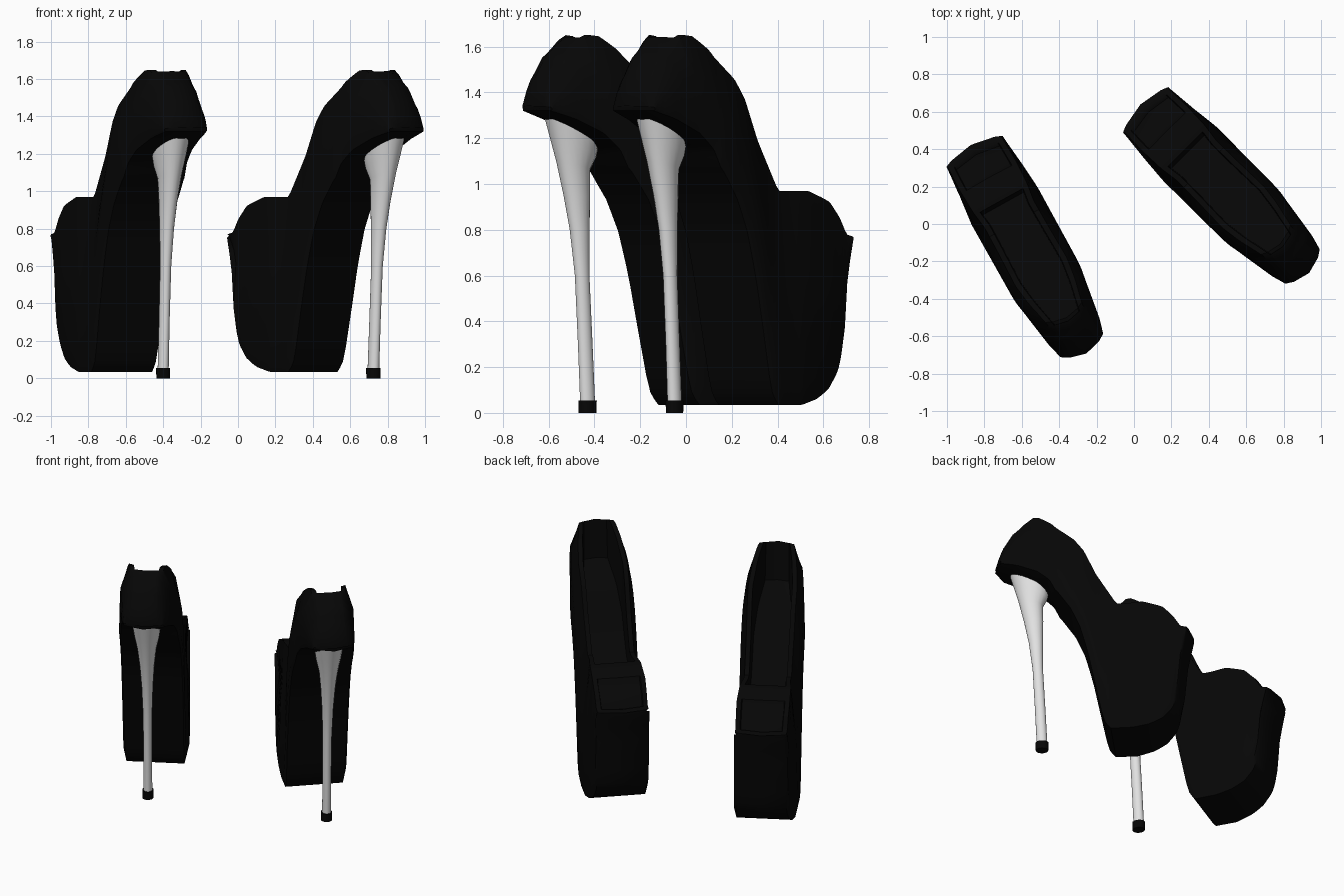
import bpy, bmesh, math

default_cube = bpy.data.objects.get("Cube")
if default_cube:
    bpy.data.objects.remove(default_cube, do_unlink=True)


def make_material(name, level, roughness):
    material = bpy.data.materials.new(name)
    material.use_nodes = True
    colour = (level, level, level, 1)
    material.diffuse_color = colour
    shader = material.node_tree.nodes["Principled BSDF"]
    shader.inputs["Base Color"].default_value = colour
    shader.inputs["Roughness"].default_value = roughness
    return material


black = make_material("black_leather", 0.002, 0.6)
silver = make_material("pale_silver", 0.75, 0.4)


def sample(curve, t):
    """Linear reading of a short list of (position, value) points."""
    if t <= curve[0][0]:
        return curve[0][1]
    for (a, p), (b, q) in zip(curve, curve[1:]):
        if t <= b:
            return p + (q - p) * (t - a) / (b - a)
    return curve[-1][1]


def clamp(t):
    return max(0, min(1, t))


# Shoe curves: distance towards the toe, then height or half width
underside = [(-.3, 1.32), (-.2, 1.28), (.03, 1.15), (.12, 1.05), (.2, .93), (.26, .79),
             (.31, .6), (.36, .35), (.4, .15), (.42, .08), (.455, .035), (.6, .035),
             (.7, .06), (.8, .11), (.87, .18), (.91, .28), (.935, .55), (.975, .75)]
topline = [(-.3, 1.34), (-.27, 1.45), (-.2, 1.57), (-.12, 1.635), (-.08, 1.65), (-.04, 1.645),
           (.07, 1.58), (.22, 1.45), (.28, 1.37), (.36, 1.19), (.49, .97), (.66, .97),
           (.8, .92), (.88, .85), (.93, .78), (.975, .77)]
half_width = [(-.3, .13), (-.24, .152), (-.1, .178), (.15, .2), (.6, .203),
              (.8, .187), (.975, .172)]
rim_width = [(-.3, .125), (-.25, .112), (-.1, .108), (.05, .137), (.2, .157), (.4, .152),
             (.55, .15), (.65, .164), (.8, .17), (.975, .165)]
footbed = [(-.08, 1.38), (.1, 1.25), (.2, 1.12), (.3, 1.0), (.4, .9), (.5, .85), (.62, .82)]


def section(u, inner):
    """Closed outline of the shoe at one distance along its length."""
    low, high = sample(underside, u), sample(topline, u)
    wide, rim = sample(half_width, u), sample(rim_width, u)
    h = high - low
    toe = clamp((u - .6) / .25)
    platform = clamp((u - .35) / .08)
    bed, inset, drop = high, .03, 0
    if -.09 < u < .625:                 # foot opening
        bed = max(sample(footbed, u), low + .03)
    elif u < 0:                         # rounded heel counter
        drop = .035 * clamp((-.09 - u) / .08) * clamp(h / .2)
    elif .79 < u < .93:                 # recessed toe window
        bed = high - .03

    def half(is_inner):
        flank = wide - (0 if is_inner else .008 * toe)
        base = flank * (.95 - .03 * platform)
        bulge = .9 - .15 * platform
        side = wide * bulge + rim * (1 - bulge) - (.025 * toe if is_inner else 0)
        return [(0, low), (base, low), (flank, low + (.12 - .04 * platform) * h),
                (side, low + .6 * h),
                (rim, high - drop), (rim - inset, high - drop / 2),
                (rim - inset - .005, bed - drop / 2), (0, bed)]

    ring = half(inner > 0) + [(-v, z) for v, z in reversed(half(inner < 0)[1:-1])]
    toe_bow = clamp((u - .75) / .2) * .035
    heel_bow = clamp((.1 - u) / .2) * .05
    return [(v, u - toe_bow * (v / .16) ** 2 + heel_bow * (v / .13) ** 2, z) for v, z in ring]


def loft(name, rings, material, place, angle):
    """Skin a row of closed rings and close both ends."""
    bm = bmesh.new()
    rows = [[bm.verts.new(p) for p in ring] for ring in rings]
    count = len(rows[0])
    for a, b in zip(rows, rows[1:]):
        for i in range(count):
            j = (i + 1) % count
            bm.faces.new((a[i], a[j], b[j], b[i]))
    bm.faces.new(rows[0])
    bm.faces.new(rows[-1])
    bmesh.ops.recalc_face_normals(bm, faces=bm.faces)
    mesh = bpy.data.meshes.new(name)
    bm.to_mesh(mesh)
    bm.free()
    mesh.materials.append(material)
    obj = bpy.data.objects.new(name, mesh)
    bpy.context.collection.objects.link(obj)
    obj.location = (*place, 0)
    obj.rotation_euler.z = math.radians(angle)
    bpy.ops.object.select_all(action='DESELECT')
    obj.select_set(True)
    bpy.context.view_layer.objects.active = obj
    bpy.ops.object.shade_smooth_by_angle(angle=math.radians(40))


def oval(z, back, front, width, tilt=0, sides=20):
    """Oval ring between two distances, optionally tilted to meet the sole."""
    ring = []
    for i in range(sides):
        a = math.tau * i / sides
        c = math.cos(a)
        ring.append((width * math.sin(a), (back + front) / 2 + (front - back) / 2 * c, z - tilt * c))
    return ring


steps = 64
heel = [oval(.05, -.034, .034, .028), oval(.3, -.045, .022, .027), oval(.6, -.06, .006, .029),
        oval(.8, -.085, .006, .036), oval(.95, -.115, .008, .046),
        oval(1.08, -.15, .006, .06, .02), oval(1.16, -.18, .035, .078, .045),
        oval(1.225, -.205, .045, .088, .065)]
tip = [oval(0, -.04, .04, .036), oval(.055, -.042, .042, .036)]

# The pair, each turned and placed about its heel tip, inner sides facing each other
for side, place, angle, inner in (("right", (-.40, -.43), 29, 1), ("left", (.724, -.05), 45, -1)):
    body = [section(-.3 + 1.275 * i / steps, inner) for i in range(steps + 1)]
    loft(side + "_shoe_body", body, black, place, angle)
    loft(side + "_stiletto_heel", heel, silver, place, angle)
    loft(side + "_heel_tip", tip, black, place, angle)
